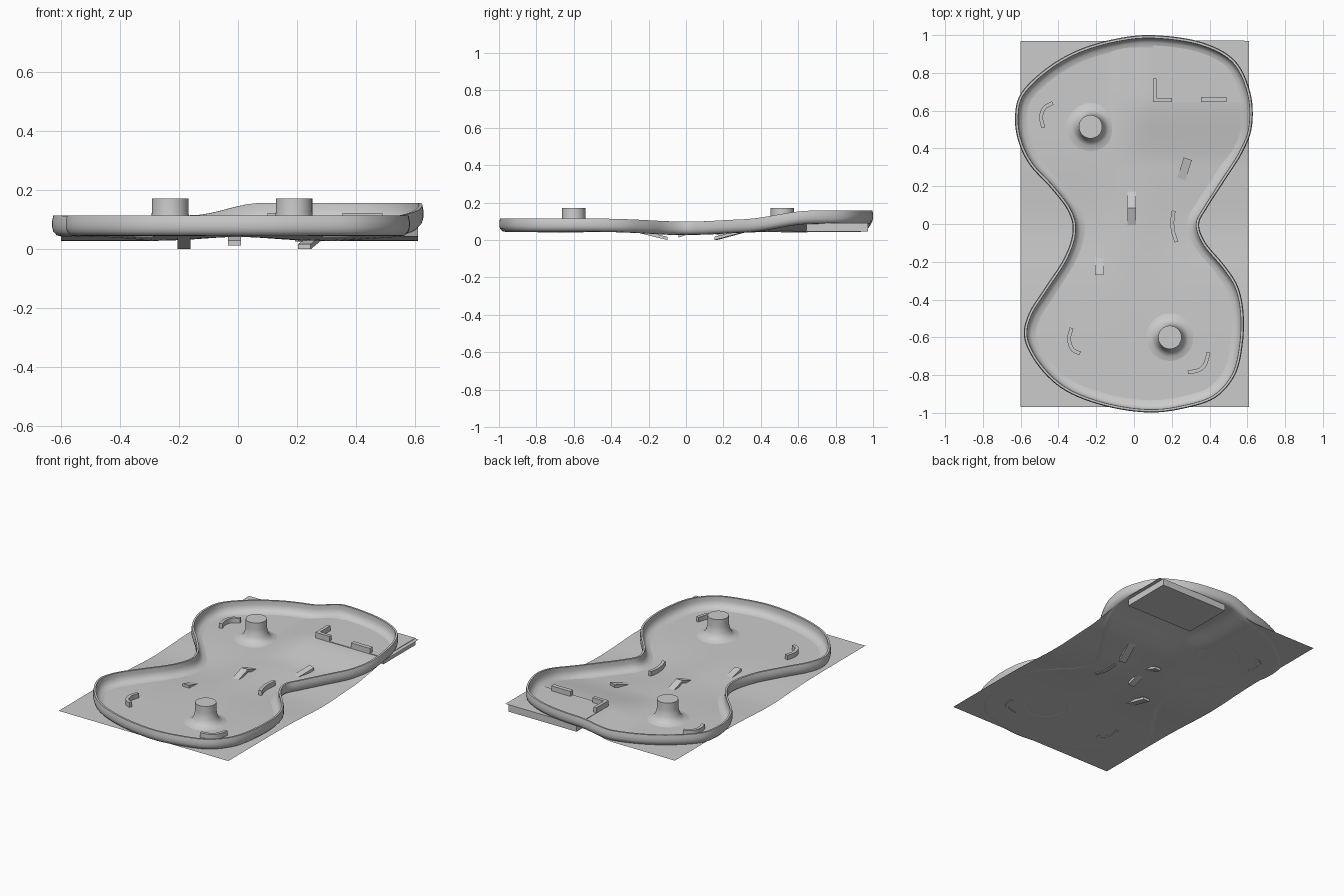
import bpy, bmesh, math
from mathutils import Vector

if "Cube" in bpy.data.objects:
    bpy.data.objects.remove(bpy.data.objects["Cube"])


def smooth(a, b, t):
    t = min(max((t - a) / (b - a), 0), 1)
    return t * t * (3 - 2 * t)


def ground(x, y):
    # gentle valley across the waist, raised corner at back right
    valley = math.exp(-(y / 0.26) ** 2) * (1 - 0.8 * math.exp(-(x / 0.16) ** 2))
    return 0.045 - 0.017 * valley + 0.042 * smooth(-0.16, 0.08, x) * smooth(0.3, 0.68, y)


def make(name, verts, faces, smooth_angle=None, fix=True):
    me = bpy.data.meshes.new(name)
    me.from_pydata([tuple(v) for v in verts], [], faces)
    ob = bpy.data.objects.new(name, me)
    bpy.context.collection.objects.link(ob)
    if fix:
        bm = bmesh.new()
        bm.from_mesh(me)
        bmesh.ops.recalc_face_normals(bm, faces=bm.faces)
        bm.to_mesh(me)
        bm.free()
    if smooth_angle:
        bpy.ops.object.select_all(action='DESELECT')
        ob.select_set(True)
        bpy.context.view_layer.objects.active = ob
        bpy.ops.object.shade_smooth_by_angle(angle=math.radians(smooth_angle))
    return ob


def spline(pts, steps, closed):
    n, out = len(pts), []
    P = [Vector(p) for p in pts]
    get = (lambda i: P[i % n]) if closed else (lambda i: P[min(max(i, 0), n - 1)])
    for i in range(n if closed else n - 1):
        a, b, c, d = (get(i + k) for k in (-1, 0, 1, 2))
        for s in range(steps):
            t = s / steps
            out.append(0.5 * (2 * b + (c - a) * t + (2 * a - 5 * b + 4 * c - d) * t * t
                              + (3 * b - a - 3 * c + d) * t ** 3))
    if not closed:
        out.append(P[-1])
    return out


def sweep(name, path, profile, closed, angle):
    # closed cross-section carried along a path that follows the ground
    n, m, verts, faces = len(path), len(profile), [], []
    for i, p in enumerate(path):
        a = path[(i - 1) % n] if closed else path[max(i - 1, 0)]
        b = path[(i + 1) % n] if closed else path[min(i + 1, n - 1)]
        t = (b - a).normalized()
        out = Vector((-t.y, t.x))
        g = ground(p.x, p.y)
        for o, z in profile:
            q = p + out * o
            verts.append((q.x, q.y, g + z))
    for i in range(n if closed else n - 1):
        j = (i + 1) % n
        for k in range(m):
            l = (k + 1) % m
            faces.append((i * m + k, j * m + k, j * m + l, i * m + l))
    if not closed:
        faces += [tuple(range(m)), tuple(range((n - 1) * m, n * m))]
    return make(name, verts, faces, angle)


def box(name, x0, x1, y0, y1, z0, z1):
    v = [(x, y, z) for z in (z0, z1) for x, y in ((x0, y0), (x1, y0), (x1, y1), (x0, y1))]
    f = [(0, 1, 2, 3), (4, 5, 6, 7)] + [(i, (i + 1) % 4, (i + 1) % 4 + 4, i + 4) for i in range(4)]
    return make(name, v, f)


def plank(name, low, high, width, z_low, z_high, thick):
    # tilted board with vertical ends, running through the floor
    a, b = Vector(low), Vector(high)
    t = (b - a).normalized()
    s = Vector((-t.y, t.x)) * width / 2
    v = []
    for p, z in ((a, z_low), (b, z_high)):
        for q, h in ((p - s, z), (p + s, z), (p + s, z + thick), (p - s, z + thick)):
            v.append((q.x, q.y, h))
    f = [(0, 1, 2, 3), (4, 5, 6, 7)] + [(i, (i + 1) % 4, (i + 1) % 4 + 4, i + 4) for i in range(4)]
    return make(name, v, f)


# rolling floor sheet
NX, NY = 50, 80
verts = [(-0.6 + 1.21 * i / NX, -0.97 + 1.94 * j / NY) for j in range(NY + 1) for i in range(NX + 1)]
faces = [(j * (NX + 1) + i, j * (NX + 1) + i + 1, (j + 1) * (NX + 1) + i + 1, (j + 1) * (NX + 1) + i)
         for j in range(NY) for i in range(NX)]
make("floor_sheet", [(x, y, ground(x, y)) for x, y in verts], faces, 60, fix=False)

# hourglass border rail, listed clockwise so positive offset is outward
outline = [(0.1, 1.0), (0.35, 0.965), (0.53, 0.87), (0.615, 0.70), (0.625, 0.52), (0.575, 0.38),
           (0.48, 0.23), (0.39, 0.09), (0.345, 0.0), (0.38, -0.10), (0.48, -0.22), (0.55, -0.33),
           (0.58, -0.47), (0.575, -0.64), (0.535, -0.80), (0.43, -0.92), (0.27, -0.975),
           (0.08, -0.998), (-0.15, -0.965), (-0.36, -0.885), (-0.5, -0.76), (-0.58, -0.61),
           (-0.56, -0.48), (-0.47, -0.335), (-0.37, -0.18), (-0.325, -0.04), (-0.35, 0.07),
           (-0.44, 0.19), (-0.55, 0.31), (-0.61, 0.43), (-0.63, 0.56), (-0.60, 0.69),
           (-0.47, 0.82), (-0.3, 0.92), (-0.1, 0.98)]
rail = [(-0.065, 0.001), (-0.04, 0.006), (-0.024, 0.02), (-0.016, 0.042), (-0.016, 0.07),
        (-0.004, 0.07), (0, 0.05), (0, 0.03), (-0.004, 0.015), (-0.016, 0.002), (-0.03, -0.001)]
sweep("border_rail", spline(outline, 6, True), rail, True, 45)

# two posts with flared bases
prof = [(0.13, 0.044), (0.10, 0.05), (0.083, 0.062), (0.071, 0.083), (0.064, 0.11), (0.062, 0.125), (0.062, 0.172)]
SEG = 32
for name, cx, cy in (("back_post", -0.23, 0.515), ("front_post", 0.19, -0.6)):
    v = [(cx + r * math.cos(2 * math.pi * k / SEG), cy + r * math.sin(2 * math.pi * k / SEG), z)
         for r, z in prof for k in range(SEG)]
    f = [(i * SEG + k, i * SEG + (k + 1) % SEG, (i + 1) * SEG + (k + 1) % SEG, (i + 1) * SEG + k)
         for i in range(len(prof) - 1) for k in range(SEG)]
    f.append(tuple(range((len(prof) - 1) * SEG, len(prof) * SEG)))
    make(name, v, f, 40)

# small curved walls
wall = [(-0.01, -0.004), (0.01, -0.004), (0.01, 0.03), (-0.01, 0.03)]
arcs = {"back_left_curb": [(-0.43, 0.64), (-0.475, 0.615), (-0.492, 0.565), (-0.48, 0.51)],
        "front_left_curb": [(-0.33, -0.55), (-0.344, -0.61), (-0.325, -0.665), (-0.285, -0.685)],
        "front_right_curb": [(0.395, -0.68), (0.375, -0.745), (0.34, -0.775), (0.285, -0.785)],
        "waist_curb": [(0.21, 0.07), (0.203, 0.015), (0.207, -0.04), (0.225, -0.095)]}
for name, pts in arcs.items():
    sweep(name, spline(pts, 4, False), wall, False, 30)

# tilted ramps
plank("left_ramp", (-0.183, -0.1), (-0.183, -0.27), 0.045, 0.0, 0.042, 0.017)
plank("right_ramp", (0.225, 0.16), (0.285, 0.345), 0.045, 0.0, 0.05, 0.017)
plank("centre_ramp_front", (-0.012, -0.04), (-0.012, 0.085), 0.045, 0.013, 0.055, 0.017)
plank("centre_ramp_back", (-0.012, 0.21), (-0.012, 0.085), 0.045, 0.013, 0.055, 0.017)

# corner platform and its walls
box("corner_platform", 0.1, 0.585, 0.645, 0.972, 0.045, 0.09)
box("corner_wall_side", 0.1, 0.12, 0.667, 0.77, 0.085, 0.122)
box("corner_wall_front", 0.1, 0.2, 0.645, 0.667, 0.085, 0.122)
box("corner_wall_right", 0.355, 0.49, 0.645, 0.672, 0.085, 0.122)
